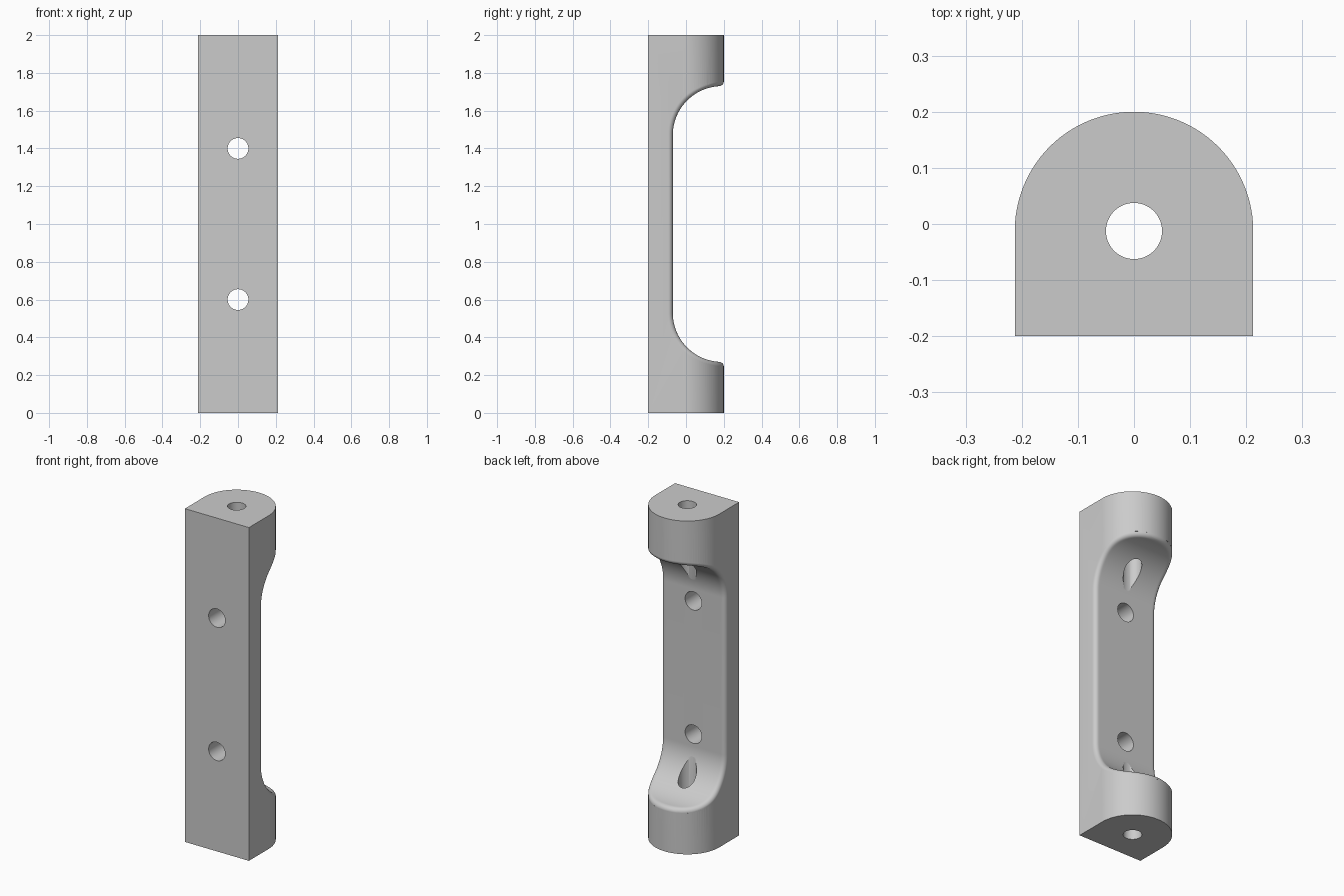
import bpy, bmesh, math
from mathutils import Vector

if "Cube" in bpy.data.objects:
    bpy.data.objects.remove(bpy.data.objects["Cube"], do_unlink=True)

RAD, CY, FRONT = 0.2125, -0.0125, -0.2   # rounded back radius, its centre, front face
FLOOR, SWEEP, FILLET = -0.07, 0.26, 0.025
BEND_Z = 0.53                            # height where the flat floor starts to curve

grey = bpy.data.materials.new("plain_grey")
grey.use_nodes = True
grey.diffuse_color = (0.6, 0.6, 0.6, 1)
grey.node_tree.nodes["Principled BSDF"].inputs["Base Color"].default_value = (0.6, 0.6, 0.6, 1)


def make_object(name, bm):
    bmesh.ops.recalc_face_normals(bm, faces=bm.faces)
    mesh = bpy.data.meshes.new(name)
    bm.to_mesh(mesh)
    bm.free()
    mesh.materials.append(grey)
    obj = bpy.data.objects.new(name, mesh)
    bpy.context.collection.objects.link(obj)
    return obj


def half_width(y):
    return RAD if y <= CY else math.sqrt(max(0, RAD ** 2 - (y - CY) ** 2))


def edge_distance(x, y):
    return RAD - (math.hypot(x, y - CY) if y > CY else abs(x))


# Body: D-shaped section extruded upwards
def make_body():
    bm = bmesh.new()
    arc = [math.pi * i / 96 for i in range(97)]
    outline = [(RAD * math.cos(a), CY + RAD * math.sin(a)) for a in arc]
    outline += [(-RAD, FRONT), (RAD, FRONT)]
    base = bm.faces.new([bm.verts.new((x, y, 0)) for x, y in outline])
    top = bmesh.ops.extrude_face_region(bm, geom=[base])["geom"]
    bmesh.ops.translate(bm, vec=(0, 0, 2), verts=[v for v in top if isinstance(v, bmesh.types.BMVert)])
    return make_object("handle_body", bm)


# Recess cutter: swept floor whose border rolls over into the outer wall
def make_recess():
    centre_y = FLOOR + SWEEP
    gap = CY + RAD - centre_y
    path = [(centre_y + gap * (1 - (i / 8) ** 2), BEND_Z - SWEEP, 0, -1) for i in range(8, 0, -1)]
    path = path[::-1]
    path = [(centre_y + gap * (1 - (1 - i / 8) ** 2), BEND_Z - SWEEP, 0, -1) for i in range(8, 0, -1)]
    for i in range(41):
        a = math.pi / 2 * (1 - i / 40)
        ny, nz = -math.cos(a), -math.sin(a)
        path.append((centre_y + SWEEP * ny, BEND_Z + SWEEP * nz, ny, nz))
    path += [(y, 2 - z, ny, -nz) for y, z, ny, nz in reversed(path)]

    bm = bmesh.new()
    rows = []
    for y, z, ny, nz in path:
        rim_y, rim_z = y + ny * FILLET, z + nz * FILLET
        w = half_width(rim_y)
        row = []
        for i in range(49):
            x = w * math.sin(math.pi / 2 * (i / 24 - 1))
            d = min(FILLET, max(0, edge_distance(x, rim_y)))
            drop = FILLET - math.sqrt(FILLET ** 2 - (FILLET - d) ** 2)
            row.append(Vector((x, y + ny * drop, z + nz * drop)))
        out = Vector((w, max(0, rim_y - CY), 0)).normalized() * 0.1
        flare = Vector((w, rim_y, rim_z)) + out
        right = [flare, Vector((flare.x, 0.4, rim_z))]
        left = [Vector((-p.x, p.y, p.z)) for p in reversed(right)]
        rows.append([bm.verts.new(p) for p in left + row + right])
    for a, b in zip(rows, rows[1:]):
        for i in range(len(a)):
            j = (i + 1) % len(a)
            bm.faces.new((a[i], a[j], b[j], b[i]))
    bmesh.ops.remove_doubles(bm, verts=bm.verts, dist=1e-5)
    return make_object("recess_cutter", bm)


def make_hole(name, radius, depth, location, tilt):
    bm = bmesh.new()
    bmesh.ops.create_cone(bm, cap_ends=True, segments=64, radius1=radius, radius2=radius, depth=depth)
    obj = make_object(name, bm)
    obj.location = location
    obj.rotation_euler.x = tilt
    return obj


body = make_body()
cutters = [make_recess(), make_hole("long_bore_cutter", 0.05, 2.4, (0, CY, 1), 0)]
for label, z in (("lower", 0.6), ("upper", 1.4)):
    cutters.append(make_hole(label + "_screw_hole_cutter", 0.055, 1, (0, 0, z), math.pi / 2))

# Cut the recess and the holes
bpy.context.view_layer.objects.active = body
body.select_set(True)
for cutter in cutters:
    mod = body.modifiers.new("cut", "BOOLEAN")
    mod.operation = "DIFFERENCE"
    mod.solver = "EXACT"
    mod.object = cutter
    bpy.ops.object.modifier_apply(modifier=mod.name)
    cutter.hide_render = True
for cutter in cutters:
    bpy.data.objects.remove(cutter, do_unlink=True)
bpy.ops.object.shade_smooth_by_angle(angle=math.radians(30))
